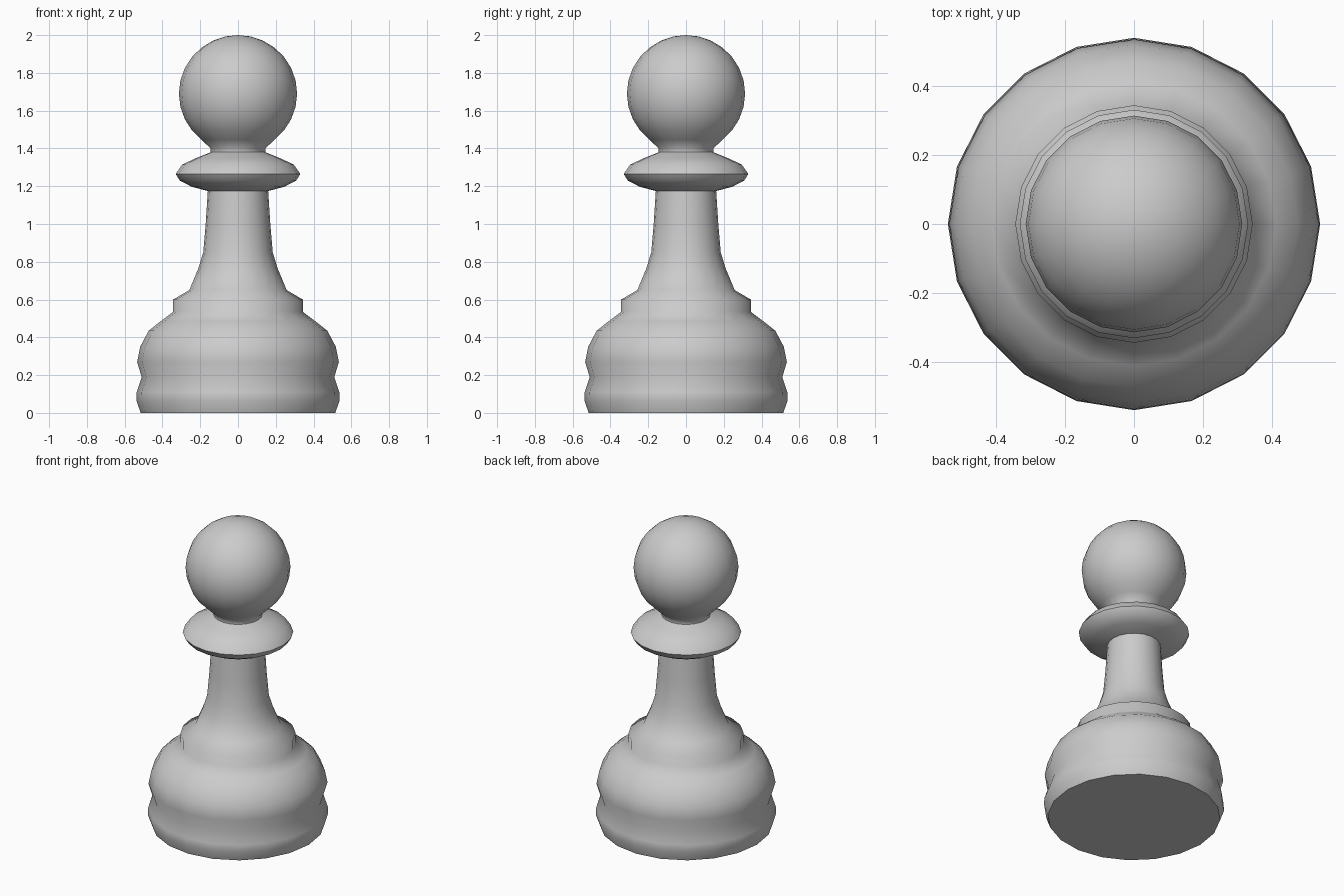
import bpy, bmesh, math

if "Cube" in bpy.data.objects:
    bpy.data.objects.remove(bpy.data.objects["Cube"])

SIDES = 20

# Half profile (radius, height) from the foot up to the neck
profile = [
    (0.515, 0.0), (0.538, 0.065), (0.536, 0.11), (0.51, 0.19),   # foot
    (0.534, 0.27), (0.518, 0.35), (0.473, 0.435), (0.41, 0.485), (0.343, 0.535),  # bulge
    (0.343, 0.60), (0.258, 0.65),                                # ring step
    (0.21, 0.765), (0.184, 0.85), (0.171, 1.0), (0.16, 1.175),   # stem
    (0.245, 1.197), (0.308, 1.23), (0.33, 1.265), (0.295, 1.315),
    (0.22, 1.35), (0.145, 1.38),                                 # collar
    (0.145, 1.40),                                               # neck
]

# Ball head: arc from the neck to just short of the pole
for deg in range(-52, 79, 13):
    a = math.radians(deg)
    profile.append((0.313 * math.cos(a), 1.69 + 0.31 * math.sin(a)))


def lathe(name, points):
    bm = bmesh.new()
    rings = []
    for r, z in points:
        rings.append([bm.verts.new((r * math.cos(math.tau * i / SIDES),
                                    r * math.sin(math.tau * i / SIDES), z))
                      for i in range(SIDES)])
    for low, high in zip(rings, rings[1:]):
        for i in range(SIDES):
            j = (i + 1) % SIDES
            bm.faces.new((low[i], low[j], high[j], high[i]))
    # Flat underside and rounded crown
    bm.faces.new(rings[0][::-1])
    top = bm.verts.new((0, 0, 2.0))
    for i in range(SIDES):
        bm.faces.new((rings[-1][i], rings[-1][(i + 1) % SIDES], top))
    mesh = bpy.data.meshes.new(name)
    bm.to_mesh(mesh)
    bm.free()
    obj = bpy.data.objects.new(name, mesh)
    bpy.context.collection.objects.link(obj)
    return obj


piece = lathe("turned_chess_piece", profile)
bpy.context.view_layer.objects.active = piece
piece.select_set(True)
bpy.ops.object.shade_smooth_by_angle(angle=math.radians(65))
